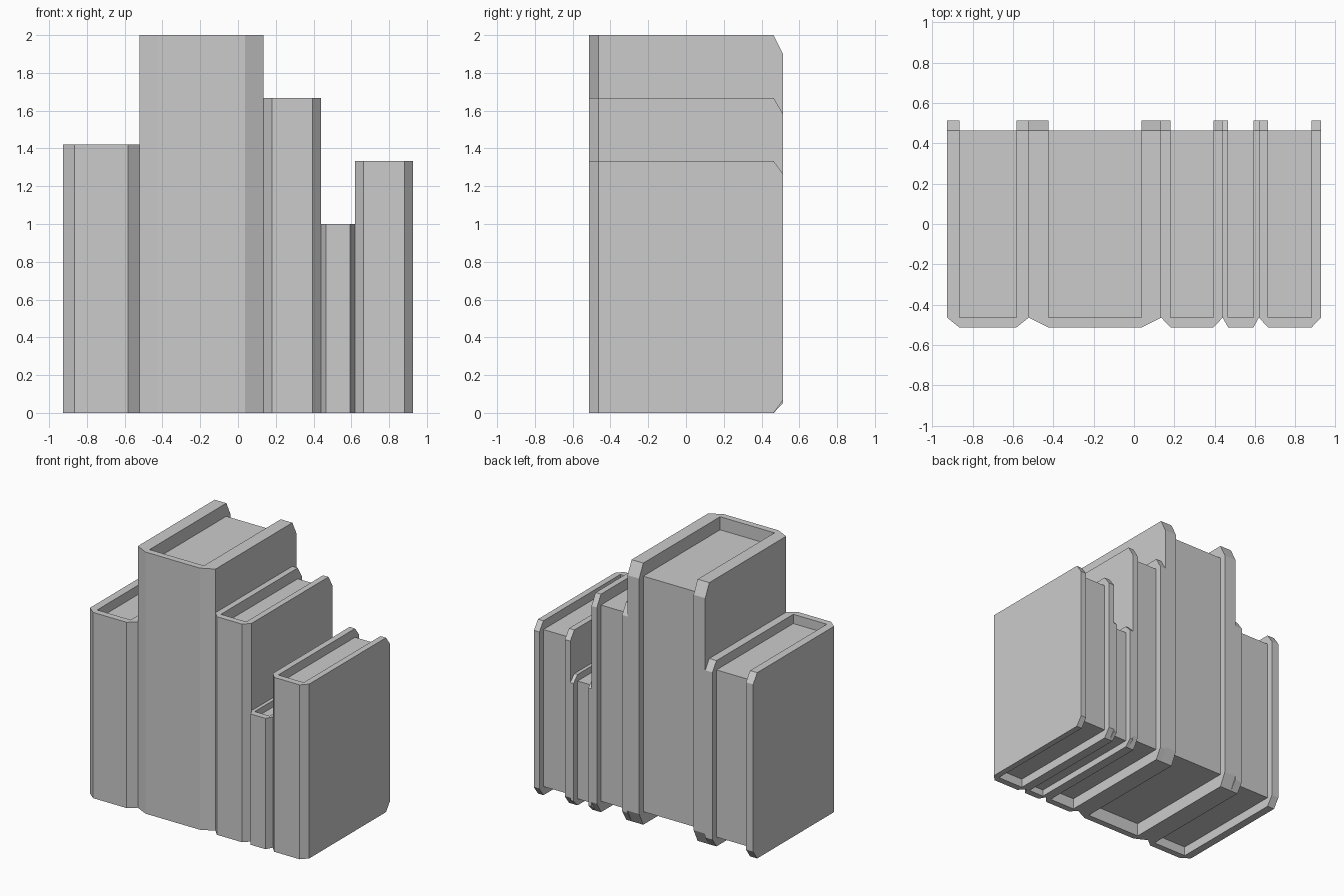
import bpy
import bmesh

if "Cube" in bpy.data.objects:
    bpy.data.objects.remove(bpy.data.objects["Cube"])

HALF_DEPTH = 0.513   # outer spine face and cover fore-edge
PAGE_DEPTH = 0.464   # page block half depth, also where the bevels begin
BOARD = 0.15         # cover thickness relative to book width
INSET = 0.05         # page recess and corner cut relative to book height


def prism(name, layers):
    """Closed solid joining matching rings of (x, y, z) points."""
    bm = bmesh.new()
    rings = [[bm.verts.new(p) for p in ring] for ring in layers]
    n = len(rings[0])
    for low, high in zip(rings, rings[1:]):
        for i in range(n):
            j = (i + 1) % n
            bm.faces.new((low[i], low[j], high[j], high[i]))
    bm.faces.new(rings[0][::-1])
    bm.faces.new(rings[-1])
    bmesh.ops.recalc_face_normals(bm, faces=bm.faces)
    mesh = bpy.data.meshes.new(name)
    bm.to_mesh(mesh)
    bm.free()
    obj = bpy.data.objects.new(name, mesh)
    bpy.context.collection.objects.link(obj)
    return obj


def book(name, x0, x1, height):
    t = (x1 - x0) * BOARD
    a, b = x0 + t, x1 - t
    p, cut = PAGE_DEPTH, height * INSET

    # U-shaped cover: two boards and a bevelled spine; fore-edge corners cut off
    def cover_ring(z, back):
        outline = [(x0, back), (x0, -p), (a, -HALF_DEPTH), (b, -HALF_DEPTH),
                   (x1, -p), (x1, back), (b, back), (b, -p), (a, -p), (a, back)]
        return [(x, y, z) for x, y in outline]

    prism(name + "_cover", [cover_ring(0, p), cover_ring(cut, HALF_DEPTH),
                            cover_ring(height - cut, HALF_DEPTH),
                            cover_ring(height, p)])

    # Page block recessed at top, bottom and fore-edge
    prism(name + "_pages", [[(a, -p, z), (b, -p, z), (b, p, z), (a, p, z)]
                            for z in (cut, height - cut)])


# Row of books, left to right, touching each other
edges = [-0.927, -0.522, 0.135, 0.44, 0.619, 0.927]
heights = [1.42, 2.0, 1.667, 1.0, 1.333]
for i, h in enumerate(heights):
    book(f"book_{i + 1}", edges[i], edges[i + 1], h)
